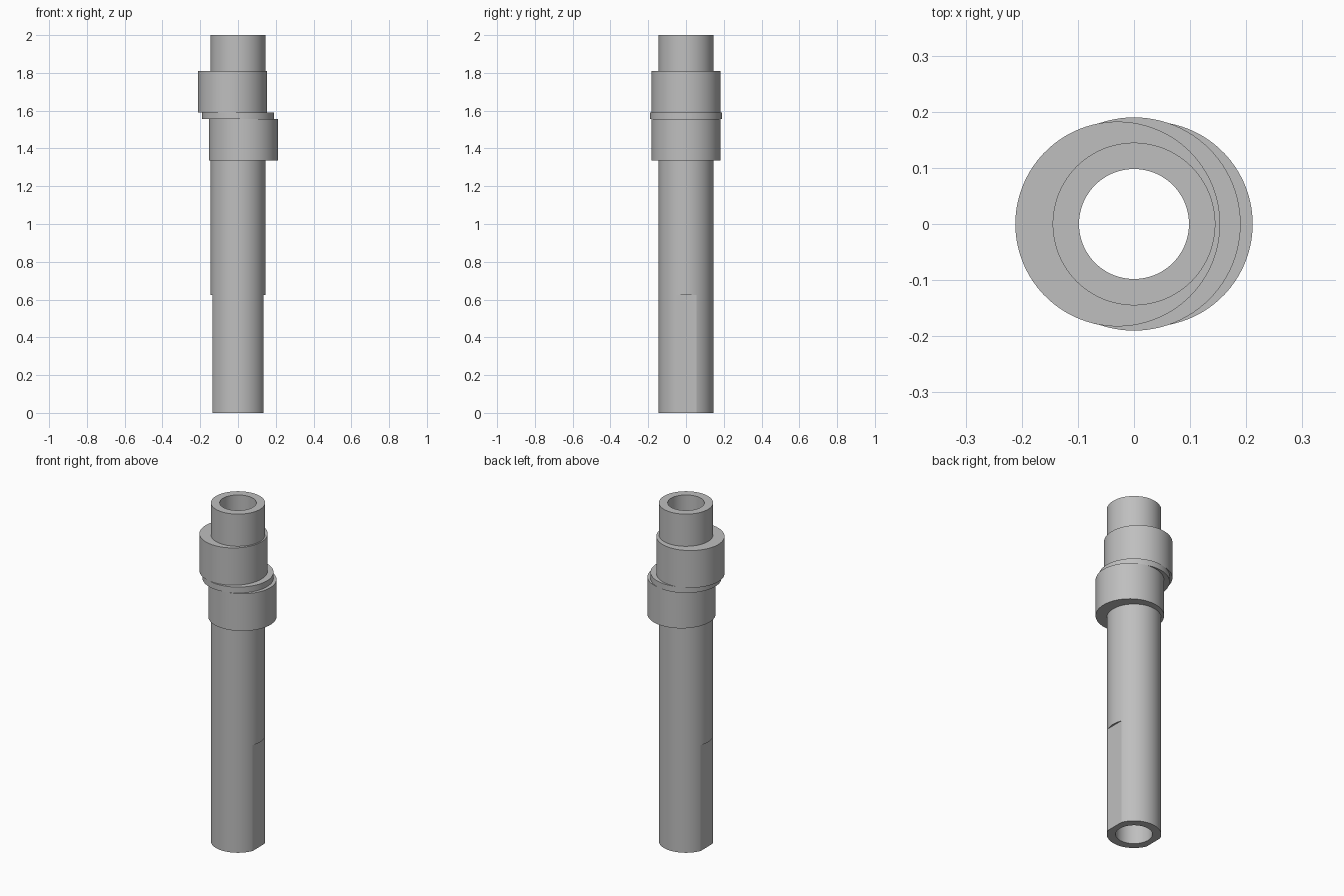
import bpy
import bmesh
from math import cos, sin, pi, sqrt, radians

if "Cube" in bpy.data.objects:
    bpy.data.objects.remove(bpy.data.objects["Cube"], do_unlink=True)

SEGMENTS = 96
SHAFT, BORE, COLLAR, LOBE = 0.145, 0.098, 0.19, 0.1825
OFFSET = 0.029      # eccentric throw of the two lobes
FLAT = 0.134        # distance of the flats from the axis


def steel():
    mat = bpy.data.materials.new("grey steel")
    colour = (0.52, 0.52, 0.52, 1)
    mat.diffuse_color = colour
    mat.use_nodes = True
    mat.node_tree.nodes["Principled BSDF"].inputs["Base Color"].default_value = colour
    return mat


def ring(bm, z, radius, shift=0, flat=None):
    """Circle shifted along x, sampled by angle around the shaft axis."""
    verts = []
    for i in range(SEGMENTS):
        a = 2 * pi * i / SEGMENTS
        r = shift * cos(a) + sqrt(radius ** 2 - (shift * sin(a)) ** 2)
        if flat and abs(cos(a)) > 0.1:
            r = min(r, flat / abs(cos(a)))
        verts.append(bm.verts.new((r * cos(a), r * sin(a), z)))
    return verts


# Sections from bottom to top: start, end, radius, shift, flat distance
sections = [
    (0, 0.625, SHAFT, 0, FLAT),             # end with two flats
    (0.625, 1.335, SHAFT, 0, None),         # long journal
    (1.335, 1.555, LOBE, OFFSET, None),     # lower eccentric
    (1.555, 1.59, COLLAR, 0, None),         # collar between eccentrics
    (1.59, 1.81, LOBE, -OFFSET, None),      # upper eccentric
    (1.81, 2.0, SHAFT, 0, None),            # top journal
    (2.0, 0, BORE, 0, None),                # through bore, downwards
]

# Closed loft through every section
bm = bmesh.new()
rings = []
for start, end, radius, shift, flat in sections:
    rings += [ring(bm, z, radius, shift, flat) for z in (start, end)]
for k, low in enumerate(rings):
    high = rings[(k + 1) % len(rings)]
    for i in range(SEGMENTS):
        j = (i + 1) % SEGMENTS
        bm.faces.new((low[i], low[j], high[j], high[i]))
bmesh.ops.remove_doubles(bm, verts=bm.verts, dist=1e-5)

mesh = bpy.data.meshes.new("eccentric_shaft")
bm.to_mesh(mesh)
bm.free()
mesh.materials.append(steel())
shaft = bpy.data.objects.new("eccentric_shaft", mesh)
bpy.context.collection.objects.link(shaft)

# Smooth walls, sharp shoulders and flats
bpy.ops.object.select_all(action="DESELECT")
shaft.select_set(True)
bpy.context.view_layer.objects.active = shaft
bpy.ops.object.shade_smooth_by_angle(angle=radians(18))
